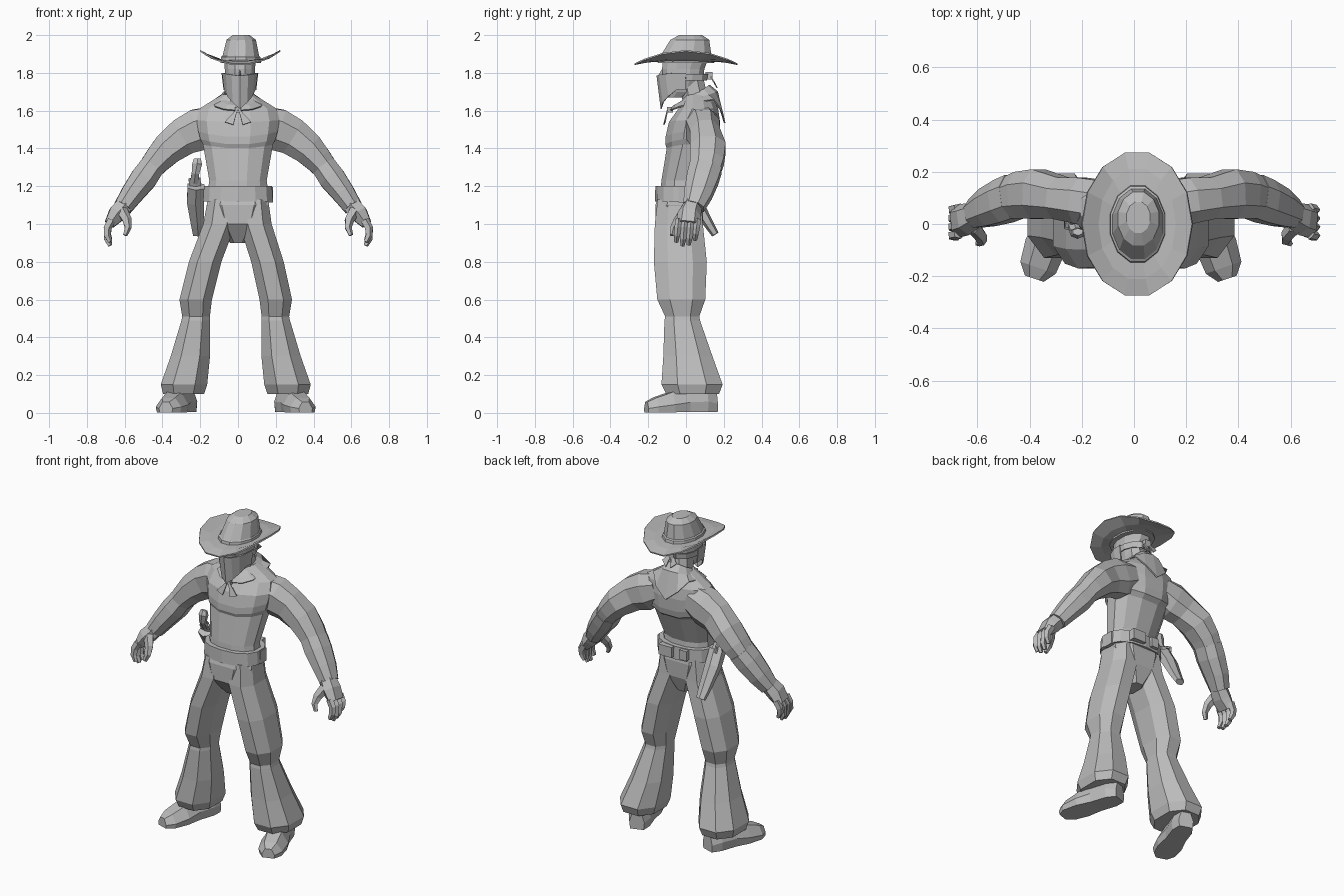
import bpy
import bmesh
import math
from mathutils import Vector

cube = bpy.data.objects.get("Cube")
if cube:
    bpy.data.objects.remove(cube, do_unlink=True)

grey = bpy.data.materials.new("plain grey")
grey.use_nodes = True
GREY = (0.5, 0.5, 0.5, 1)
grey.diffuse_color = GREY
grey.node_tree.nodes["Principled BSDF"].inputs["Base Color"].default_value = GREY


def make(name, verts, faces, thick=0):
    mesh = bpy.data.meshes.new(name)
    mesh.from_pydata([tuple(v) for v in verts], [], faces)
    bm = bmesh.new()
    bm.from_mesh(mesh)
    bmesh.ops.recalc_face_normals(bm, faces=bm.faces)
    bm.to_mesh(mesh)
    bm.free()
    mesh.materials.append(grey)
    ob = bpy.data.objects.new(name, mesh)
    bpy.context.collection.objects.link(ob)
    if thick:
        mod = ob.modifiers.new("thickness", "SOLIDIFY")
        mod.thickness = thick
        mod.offset = 0


def skin(name, rings, caps=True, closed=True, thick=0):
    """Join equal rings of points into a faceted skin."""
    n = len(rings[0])
    faces = []
    for r in range(len(rings) - 1):
        for i in range(n if closed else n - 1):
            j = (i + 1) % n
            faces.append((r * n + i, r * n + j, (r + 1) * n + j, (r + 1) * n + i))
    if caps:
        faces.append(tuple(reversed(range(n))))
        faces.append(tuple(range((len(rings) - 1) * n, len(rings) * n)))
    make(name, [p for ring in rings for p in ring], faces, thick)


def rounded(t, power):
    return math.copysign(abs(t) ** power, t)


def oval(c, u, v, n, power=1.0):
    """Ring of points that reaches the full radius in both directions."""
    c, u, v = Vector(c), Vector(u), Vector(v)
    angles = [2 * math.pi * (i + 0.5) / n for i in range(n)]
    cs = [rounded(math.cos(a), power) for a in angles]
    sn = [rounded(math.sin(a), power) for a in angles]
    return [c + u * (a / max(cs)) + v * (b / max(sn)) for a, b in zip(cs, sn)]


def stack(name, rows, n=10, power=0.85, shift=lambda z: 0, **kw):
    """Upright body from rows of (z, x, y, half width, half depth)."""
    skin(name, [oval((x + shift(z), y, z), (rx, 0, 0), (0, ry, 0), n, power)
                for z, x, y, rx, ry in rows], **kw)


def limb(name, rows, n=8, power=0.9):
    """Tube along a path, rows of (x, y, z, radius across, radius in depth)."""
    pts = [Vector(r[:3]) for r in rows]
    rings = []
    for i, row in enumerate(rows):
        d = (pts[min(i + 1, len(pts) - 1)] - pts[max(i - 1, 0)]).normalized()
        side = Vector((0, 1, 0)).cross(d).normalized()
        rings.append(oval(pts[i], side * row[3], d.cross(side) * row[4], n, power))
    skin(name, rings)


def flip(rows, s, at=0):
    return [r[:at] + (r[at] * s,) + r[at + 1:] for r in rows]


def box(name, c, size):
    x, y, z = (s / 2 for s in size)
    c = Vector(c)
    skin(name, [[c + Vector((sx * x, sy * y, sz * z)) for sx, sy in
                 ((-1, -1), (1, -1), (1, 1), (-1, 1))] for sz in (-1, 1)])


# Torso, with a chest that overhangs the waist and rises to the armpits
rings = []
for z, y, rx, ry, arch in (
        (1.17, -.03, .16, .105, 0), (1.23, -.03, .152, .1, 0), (1.40, .02, .185, .122, .02),
        (1.42, .03, .2, .14, .03), (1.46, .035, .21, .143, .03), (1.54, .045, .22, .135, .01),
        (1.61, .065, .205, .105, 0), (1.645, .065, .15, .09, 0), (1.685, .06, .085, .07, 0)):
    rings.append([p + Vector((0, 0, arch * (abs(p.x) / rx) ** 2))
                  for p in oval((0, y, z), (rx, 0, 0), (0, ry, 0), 12, .9)])
skin("torso", rings)
stack("pelvis", [
    (1.19, 0, -.03, .155, .105), (1.1, 0, -.035, .165, .127), (1.0, 0, -.037, .125, .125),
    (.9, 0, -.02, .042, .07)], n=8, power=.75)

# Belt and pouches
stack("belt", [(1.12, 0, -.03, .185, .135), (1.2, 0, -.03, .18, .132)], n=14)
box("back_pouch", (.06, .1, 1.165), (.09, .05, .065))
box("small_pouch", (-.06, .1, 1.165), (.05, .035, .06))
box("side_pouch", (.17, -.01, 1.155), (.03, .06, .08))

# Head and neck
stack("neck", [(1.6, .005, .06, .075, .07), (1.76, .01, .03, .06, .065)], n=8)
stack("head", [(1.67, .01, -.05, .035, .055), (1.7, .01, -.02, .055, .08),
               (1.78, .01, -.015, .08, .108), (1.82, .01, -.015, .08, .112), (1.88, .01, 0, .085, .12)],
      n=12)
make("nose_bridge", [(-.005, -.1, 1.78), (.025, -.1, 1.78), (.01, -.145, 1.79), (.01, -.115, 1.84)],
     [(0, 1, 2), (0, 2, 3), (1, 3, 2), (0, 3, 1)])

# Face scarf: front drape, band round the head, knot and tails
rows = []
for w, depth, z_side, z_front in ((.095, .138, 1.8, 1.785), (.084, .116, 1.71, 1.61)):
    row = []
    for i in range(-4, 5):
        a = math.radians(i * 24)
        z = z_front + (z_side - z_front) * min(abs(i) / 3, 1)
        row.append((.01 + rounded(math.sin(a), .9) * w, -.015 - math.cos(a) * depth, z))
    rows.append(row)
skin("face_scarf", rows, caps=False, closed=False, thick=.006)
stack("scarf_band", [(1.76, .01, -.005, .086, .113), (1.795, .01, -.005, .09, .118)], n=12,
      caps=False, thick=.006)
box("scarf_knot", (.01, .122, 1.785), (.04, .035, .04))
for s in (-1, 1):
    make("scarf_tail", [(.01, .12, 1.8), (.01 + s * .05, .15, 1.75), (.01 + s * .015, .165, 1.72)],
         [(0, 1, 2)], .006)

# Neckerchief: close collar, pointed at the back and tied in front
rows = []
for rx, ry, cy, front, back, dip in ((.07, .072, .05, 1.645, 1.735, 0), (.1, .115, .05, 1.625, 1.7, 0),
                                     (.14, .145, .06, 1.6, 1.69, .155)):
    row = []
    for i in range(12):
        a = math.tau * i / 12
        c = math.cos(a)
        z = front + (back - front) * (c + 1) / 2 - dip * max(c, 0) ** 4
        row.append((rx * rounded(math.sin(a), .9), cy + ry * rounded(c, .75), z))
    rows.append(row)
skin("neckerchief", rows, caps=False, thick=.008)
box("neckerchief_knot", (0, -.085, 1.605), (.03, .03, .03))
for s in (-1, 1):
    make("neckerchief_tail", [(0, -.095, 1.615), (s * .07, -.11, 1.54), (s * .025, -.118, 1.525)],
         [(0, 1, 2)], .006)

# Hat: curled brim and tapered crown
rows = []
for rx, ry, base, lift in ((.1, .148, 1.864, 0), (.15, .215, 1.858, .02), (.212, .28, 1.842, .075)):
    rows.append([(.012 + rx * math.cos(a), ry * math.sin(a), base + lift * math.cos(a) ** 2)
                 for a in (math.tau * i / 14 for i in range(14))])
skin("hat_brim", rows, caps=False, thick=.008)
stack("hat_crown", [(1.852, .014, 0, .108, .15), (1.885, .014, 0, .104, .144), (1.89, .015, 0, .097, .135),
                    (1.975, .017, .02, .078, .103), (2.0, .017, .025, .045, .06)], n=12, power=1)

for s, side in ((1, "left"), (-1, "right")):
    # Sleeve, rolled at the elbow, then forearm
    limb(side + "_upper_arm", flip([
        (.12, .075, 1.535, .09, .09), (.205, .09, 1.5, .112, .088), (.285, .1, 1.465, .1, .08),
        (.37, .115, 1.4, .086, .095), (.43, .11, 1.335, .072, .09), (.475, .1, 1.28, .062, .08)], s))
    limb(side + "_forearm", flip([
        (.458, .105, 1.3, .066, .086), (.5, .088, 1.24, .07, .084), (.56, .064, 1.16, .06, .074),
        (.608, .04, 1.09, .05, .056)], s))
    # Hand with curled fingers
    limb(side + "_palm", flip([
        (.597, .038, 1.105, .044, .05), (.64, .018, 1.055, .046, .062), (.68, .01, 1.0, .028, .064)], s), n=6)
    for k in range(4):
        y = -.038 + k * .033
        drop = (.0, -.02, -.015, .01)[k]
        limb(side + "_finger", flip([
            (.67, y, 1.02, .02, .018), (.692, y - .005, .98, .019, .018),
            (.693, y - .01, .94 + drop, .016, .016), (.677, y - .014, .905 + drop, .01, .011)], s), n=5)
    limb(side + "_thumb", flip([
        (.615, -.01, 1.07, .026, .028), (.588, -.045, 1.02, .022, .022), (.583, -.066, .98, .016, .017),
        (.598, -.075, .94, .01, .011)], s), n=5)

    # Flared trouser leg; the right one stands a little wider
    def spread(z, s=s):
        return 0 if s > 0 else -.024 * min(1, max(0, (1.1 - z) / .4))
    stack(side + "_trouser_leg", flip([
        (1.13, .085, -.035, .075, .115), (1.0, .092, -.038, .086, .127), (.8, .156, -.03, .086, .14),
        (.6, .2, -.025, .086, .127), (.51, .198, -.02, .073, .09), (.49, .2, -.02, .075, .094),
        (.3, .228, .01, .104, .13), (.15, .262, .032, .123, .162), (.1, .264, .035, .108, .14)], s, 1),
        n=8, shift=spread)

    # Shoe, turned outward
    heel = Vector((s * .235 + spread(0), .155, 0))
    run = Vector((s * .32, -.95, 0)).normalized()
    across = Vector((-run.y, run.x, 0))
    rings = []
    for t, w, h in ((0, .045, .12), (.06, .066, .15), (.16, .066, .14), (.25, .08, .11),
                    (.34, .072, .08), (.385, .038, .058)):
        rings.append([heel + run * t + across * w * a + Vector((0, 0, h * b)) for a, b in
                      ((-.9, .03), (-1, .4), (-.5, 1), (.5, 1), (1, .4), (.9, .03))])
    skin(side + "_shoe", rings)

# Holster with a holstered grip on the right hip
limb("holster", [(-.222, .0, 1.2, .045, .04), (-.225, .05, 1.12, .045, .038),
                 (-.215, .12, 1.0, .034, .026), (-.212, .155, .945, .026, .02)], n=6)
limb("pistol_frame", [(-.225, .03, 1.17, .03, .018), (-.23, -.005, 1.24, .032, .016)], n=6)
limb("pistol_grip", [(-.232, .0, 1.22, .022, .014), (-.225, -.03, 1.27, .02, .016),
                     (-.216, -.035, 1.32, .026, .022), (-.215, -.03, 1.345, .018, .014)], n=6)
limb("trigger_guard", [(-.235, .04, 1.2, .008, .008), (-.24, .035, 1.235, .008, .008),
                       (-.236, .0, 1.25, .008, .008)], n=5)
